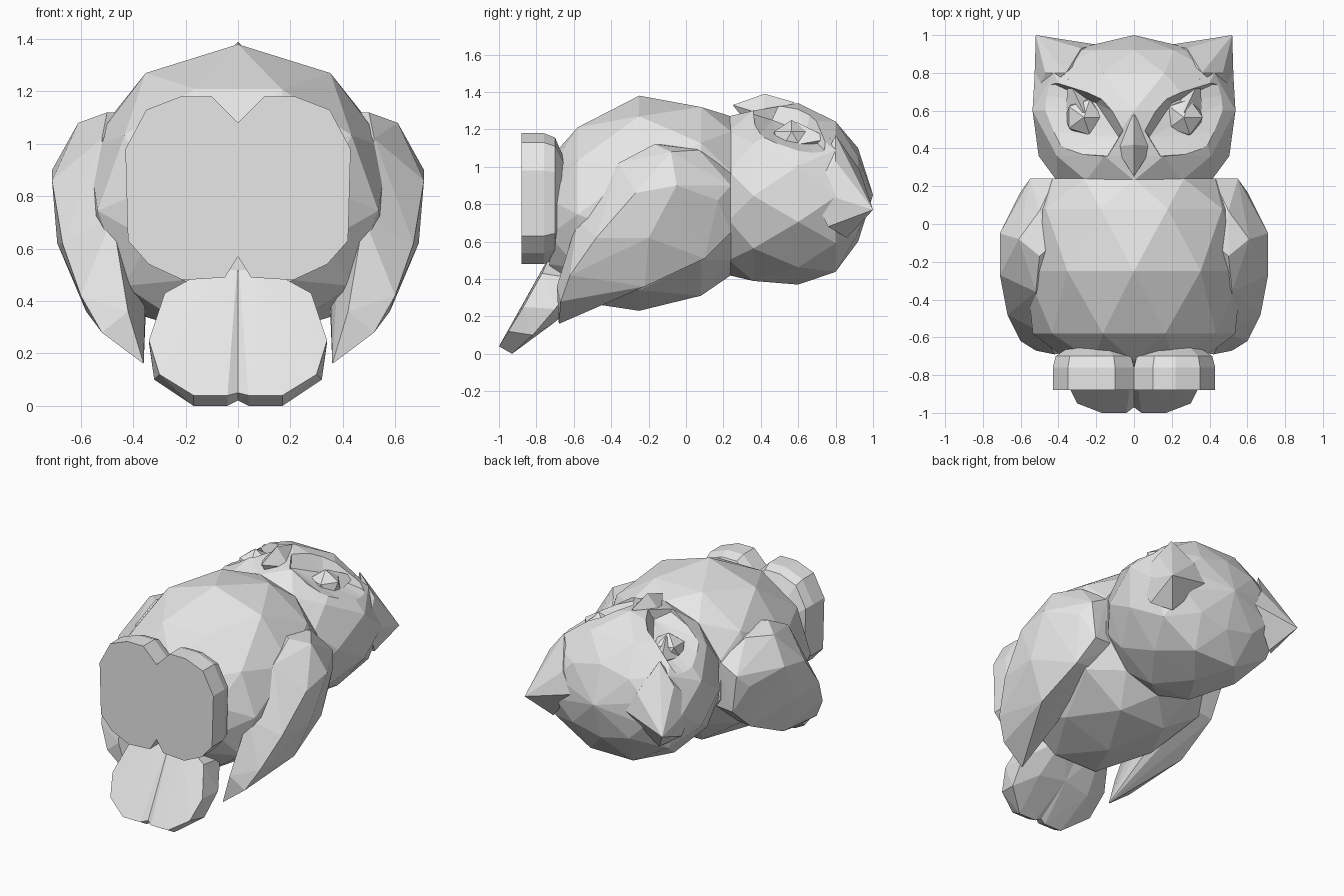
import bpy
import bmesh
import math
from mathutils import Vector

default_cube = bpy.data.objects.get("Cube")
if default_cube:
    bpy.data.objects.remove(default_cube, do_unlink=True)

GREY = (0.8, 0.8, 0.8, 1.0)
material = bpy.data.materials.new("plain_grey")
material.use_nodes = True
material.diffuse_color = GREY
material.node_tree.nodes["Principled BSDF"].inputs["Base Color"].default_value = GREY


def add_object(name, bm):
    """Turn a finished bmesh into a flat-shaded scene object."""
    bmesh.ops.recalc_face_normals(bm, faces=bm.faces[:])
    mesh = bpy.data.meshes.new(name)
    bm.to_mesh(mesh)
    bm.free()
    mesh.materials.append(material)
    obj = bpy.data.objects.new(name, mesh)
    bpy.context.collection.objects.link(obj)
    return obj


def hull(name, points, side=1):
    """Faceted convex solid wrapped around the points."""
    bm = bmesh.new()
    verts = [bm.verts.new((side * x, y, z)) for x, y, z in points]
    result = bmesh.ops.convex_hull(bm, input=verts)
    loose = set(result["geom_interior"]) | set(result["geom_unused"])
    unused = [item for item in loose if isinstance(item, bmesh.types.BMVert)]
    bmesh.ops.delete(bm, geom=unused, context='VERTS')
    return add_object(name, bm)


def hull_pair(name, points):
    """Left part and its mirror image on the right."""
    return [hull("left_" + name, points), hull("right_" + name, points, -1)]


def both_sides(points):
    return points + [(-x, y, z) for x, y, z in points if x]


def faceted_rings(stations, sides=10):
    """Oval rings along y, every second one turned by half a step."""
    points = []
    for index, (y, half_width, low, high) in enumerate(stations):
        turned = index % 2
        grow = 1.03 if turned else 1
        middle, half_height = (low + high) / 2, (high - low) / 2
        for step in range(sides):
            angle = math.tau * (step + turned / 2) / sides
            points.append((half_width * grow * math.sin(angle), y,
                           middle + half_height * grow * math.cos(angle)))
    return points


# Body: plump faceted barrel, stations are y, half width, low z, high z
hull("body", faceted_rings([
    (-.73, .36, .42, 1.04),
    (-.58, .52, .27, 1.22),
    (-.25, .6, .23, 1.38),
    (.08, .56, .3, 1.33),
    (.24, .45, .42, 1.27),
]))

# Head: rounder block closing to a low crown
head = hull("head", faceted_rings([
    (.23, .43, .42, 1.27),
    (.36, .49, .38, 1.31),
    (.6, .565, .37, 1.34),
    (.8, .51, .43, 1.25),
    (.92, .36, .6, 1.1),
]) + [(0, 1, .85)])

# Eye hollows: steep under the brow, open toward the temple
hollows = hull_pair("hollow_cutter", [
    (.08, .46, 1.25), (.2, .64, 1.18), (.42, .74, 1.09), (.6, .7, 1.02),
    (.6, .5, 1.06), (.44, .38, 1.15), (.14, .36, 1.28),
    (.02, .55, 1.45), (.12, .7, 1.45), (.24, .77, 1.45), (.44, .81, 1.45),
    (.6, .75, 1.45), (.6, .4, 1.45), (.14, .35, 1.45),
])
for cutter in hollows:
    cutter.hide_render = True
    cut = head.modifiers.new("hollow", 'BOOLEAN')
    cut.operation = 'DIFFERENCE'
    cut.solver = 'EXACT'
    cut.object = cutter
bpy.context.view_layer.update()
depsgraph = bpy.context.evaluated_depsgraph_get()
carved = bpy.data.meshes.new_from_object(head.evaluated_get(depsgraph))
head.modifiers.clear()
head.data = carved
for cutter in hollows:
    bpy.data.objects.remove(cutter, do_unlink=True)

# Eyes: coarse balls resting in the hollows, with pointed lids
for label, side in (("left", 1), ("right", -1)):
    bm = bmesh.new()
    bmesh.ops.create_icosphere(bm, subdivisions=1, radius=.11)
    bmesh.ops.translate(bm, verts=bm.verts[:], vec=Vector((side * .265, .565, 1.14)))
    add_object(label + "_eye", bm)
hull_pair("eyelid", [
    (.35, .77, 1.15), (.18, .6, 1.15), (.36, .6, 1.12),
    (.265, .59, 1.24), (.28, .6, 1.05),
])

# Ear tufts sweeping up from the brow
hull_pair("ear_tuft", [
    (.52, 1, .77), (.36, .8, 1.17), (.28, .93, .98), (.53, .66, .88),
    (.5, .76, .68), (.4, .86, .62), (.2, .95, .85), (.47, .8, 1.03),
])

# Beak: broad ridge ending in a point
hull("beak", both_sides([
    (0, .25, 1.33), (0, .42, 1.39), (0, .58, 1.345),
    (.1, .41, 1.28), (.05, .53, 1.28), (0, .32, 1.24),
]))

# Wings: shoulder, outer curve, leading edge, trailing tip, inner face
hull_pair("wing", [
    (.55, .24, .9), (.52, .24, .65), (.42, .24, .97), (.6, .17, .82),
    (.5, .07, 1.09), (.5, -.17, 1.12), (.61, -.08, 1.08),
    (.71, -.05, .9), (.71, -.27, .86), (.69, -.2, .62),
    (.67, -.48, .62), (.6, -.62, .42), (.52, -.67, .28),
    (.52, -.36, 1.02), (.48, -.58, .72), (.42, -.69, .36),
    (.56, .1, .51), (.58, -.22, .36), (.36, -.68, .16),
    (.42, .1, .53), (.42, -.3, .42), (.34, .23, .66),
    (.34, .22, .96), (.42, -.1, 1.12),
])

# Feet: flat-soled lobes with a rounded upper edge
foot_outline = [
    (0, 1.08), (.1, 1.18), (.22, 1.18), (.35, 1.13), (.43, .98),
    (.42, .63), (.34, .54), (.21, .48), (.05, .49), (0, .57),
]
foot_middle = Vector((.21, .83))
foot_points = []
for y, scale in ((-.88, 1), (-.76, 1), (-.7, .93), (-.65, .6)):
    for corner in foot_outline:
        x, z = foot_middle.lerp(Vector(corner), scale)
        foot_points.append((x, y, z))
hull_pair("foot", foot_points)

# Tail: two rounded lobes meeting in a shallow groove
hull_pair("tail_lobe", [
    (0, -.97, .05), (.04, -1, .04), (.17, -1, .04), (.3, -.95, .12),
    (.34, -.87, .25), (.28, -.77, .43), (.08, -.72, .54), (0, -.7, .57),
    (0, -.92, .02), (.04, -.93, 0), (.17, -.93, 0), (.32, -.82, .1),
    (.34, -.7, .24), (.27, -.58, .4), (.2, -.7, .17), (0, -.68, .19),
    (0, -.5, .4), (.15, -.5, .38),
])
